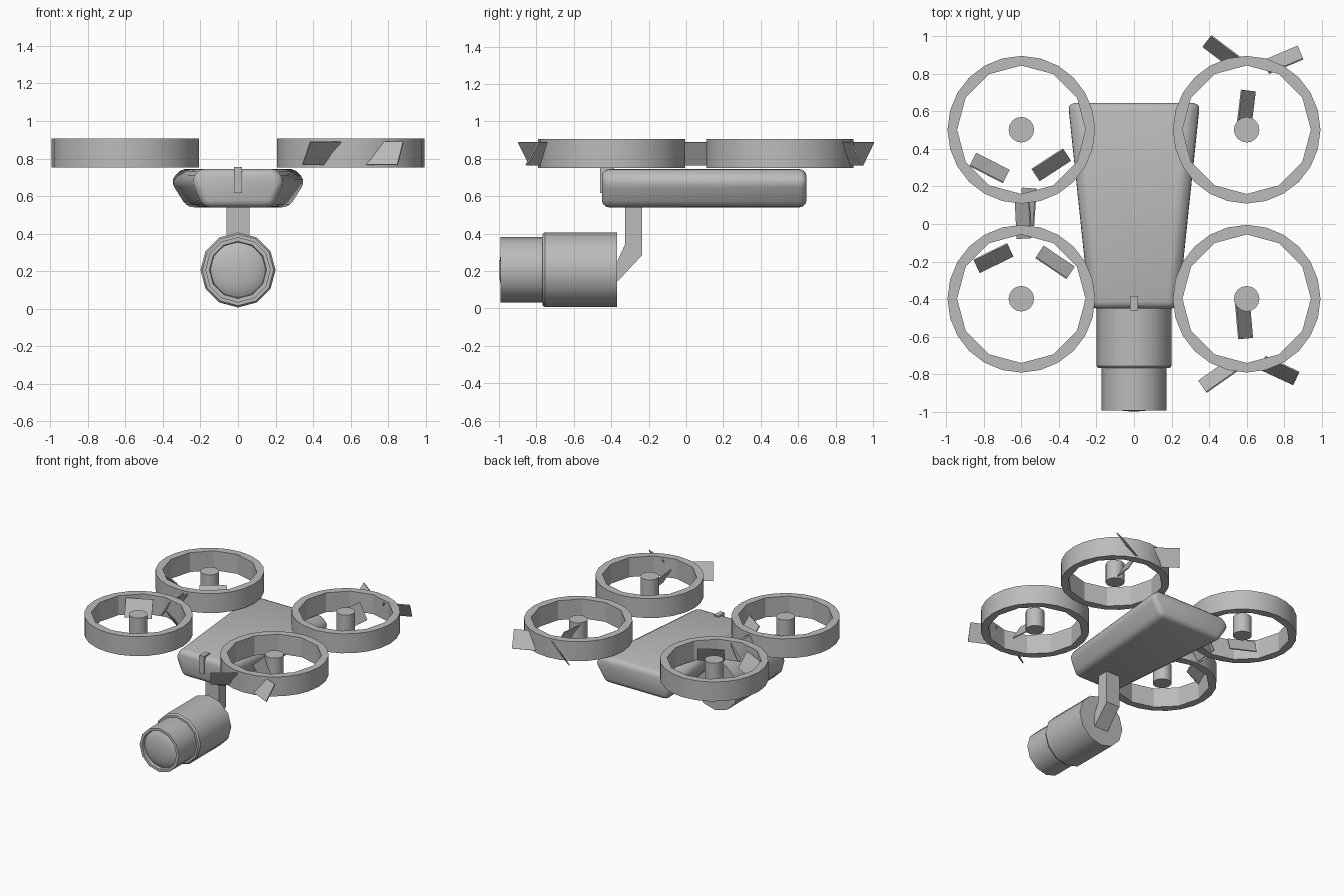
import bpy, bmesh
from math import sin, cos, pi, radians
from mathutils import Matrix, Vector

if "Cube" in bpy.data.objects:
    bpy.data.objects.remove(bpy.data.objects["Cube"])

grey = bpy.data.materials.new("plain_grey")
grey.diffuse_color = (0.5, 0.5, 0.5, 1)
grey.use_nodes = True
grey.node_tree.nodes["Principled BSDF"].inputs["Base Color"].default_value = grey.diffuse_color


def finish(name, bm, smooth=None, bevel=0, segments=3):
    bmesh.ops.recalc_face_normals(bm, faces=bm.faces[:])
    if bevel:
        bmesh.ops.bevel(bm, geom=bm.edges[:], offset=bevel, segments=segments,
                        profile=0.5, affect='EDGES', clamp_overlap=True)
    me = bpy.data.meshes.new(name)
    bm.to_mesh(me)
    bm.free()
    me.materials.append(grey)
    ob = bpy.data.objects.new(name, me)
    bpy.context.collection.objects.link(ob)
    if smooth:
        bpy.ops.object.select_all(action='DESELECT')
        ob.select_set(True)
        bpy.context.view_layer.objects.active = ob
        bpy.ops.object.shade_smooth_by_angle(angle=radians(smooth))
    return ob


def box(name, size, matrix):
    bm = bmesh.new()
    bmesh.ops.create_cube(bm, size=1)
    bmesh.ops.scale(bm, vec=size, verts=bm.verts)
    bm.transform(matrix)
    return finish(name, bm)


def loft(bm, rings):
    """Skin closed rings of points and cap both ends."""
    loops = [[bm.verts.new(p) for p in ring] for ring in rings]
    n = len(loops[0])
    for a, b in zip(loops, loops[1:]):
        for i in range(n):
            bm.faces.new((a[i], a[(i + 1) % n], b[(i + 1) % n], b[i]))
    bm.faces.new(loops[0])
    bm.faces.new(loops[-1])


def lathe_y(name, profile, z, sides, smooth=None):
    """Turn (radius, y) points around an axis along y at height z."""
    bm = bmesh.new()
    loft(bm, [[(r * cos(2 * pi * i / sides), y, z + r * sin(2 * pi * i / sides))
               for i in range(sides)] for r, y in profile])
    return finish(name, bm, smooth)


def duct(name, cx, cy, z0=0.752, z1=0.907, ro=0.393, ri=0.342, n=12):
    """Ring with a round outside and a coarser inside."""
    bm = bmesh.new()

    def circle(r, k, z):
        return [bm.verts.new((cx + r * cos(2 * pi * i / k), cy + r * sin(2 * pi * i / k), z))
                for i in range(k)]
    ob, ot = circle(ro, 2 * n, z0), circle(ro, 2 * n, z1)
    ib, it = circle(ri, n, z0), circle(ri, n, z1)
    for i in range(2 * n):
        j = (i + 1) % (2 * n)
        bm.faces.new((ob[i], ob[j], ot[j], ot[i]))
    for i in range(n):
        j, a, b, c = (i + 1) % n, 2 * i, 2 * i + 1, (2 * i + 2) % (2 * n)
        bm.faces.new((ib[i], it[i], it[j], ib[j]))
        for o, q in ((ob, ib), (ot, it)):
            bm.faces.new((o[a], o[b], o[c], q[j], q[i]))
    return finish(name, bm, 20)


# Rotors: duct, hub and three steep blades around an offset centre
rotors = [  # name, duct centre, blade centre, first angle, pitch direction
    ("rear_right", (0.6, 0.502), (0.62, 0.80), 263, -1),
    ("front_right", (0.6, -0.398), (0.602, -0.70), 95, 1),
    ("rear_left", (-0.6, 0.502), (-0.6, 0.212), 33, 1),
    ("front_left", (-0.6, -0.398), (-0.578, -0.098), 86, -1),
]
for name, (cx, cy), (bx, by), start, pitch in rotors:
    duct(name + "_duct", cx, cy)
    bm = bmesh.new()
    bmesh.ops.create_cone(bm, cap_ends=True, segments=16, radius1=0.068, radius2=0.068,
                          depth=0.15, matrix=Matrix.Translation((cx, cy, 0.83)))
    finish(name + "_hub", bm, 30)
    for k in range(3):
        m = (Matrix.Translation((bx, by, 0.828))
             @ Matrix.Rotation(radians(start + 120 * k), 4, 'Z')
             @ Matrix.Translation((0.19, 0, 0))
             @ Matrix.Rotation(radians(59 * pitch), 4, 'X'))
        box(f"{name}_blade_{k + 1}", (0.2, 0.142, 0.008), m)

# Body: six-sided section, wide at the rear and narrow at the front
bm = bmesh.new()
section = [(0.75, 0.54), (1.0, 0.68), (0.84, 0.745)]
rings = []
for y, half in ((-0.45, 0.245), (0.645, 0.365)):
    right = [(half * f, y, z) for f, z in section]
    rings.append(right + [(-x, yy, z) for x, yy, z in reversed(right)])
loft(bm, rings)
finish("body", bm, 40, bevel=0.045)

# Small sensor strip on the nose
box("nose_strip", (0.04, 0.075, 0.14), Matrix.Translation((0, -0.422, 0.686)))

# Bent camera arm
bm = bmesh.new()
arm = [(-0.235, 0.56), (-0.235, 0.285), (-0.375, 0.135), (-0.375, 0.235),
       (-0.325, 0.345), (-0.325, 0.56)]
loft(bm, [[(x, y, z) for y, z in arm] for x in (-0.06, 0.06)])
finish("camera_arm", bm)

# Camera housing, lens barrel and domed lens
lathe_y("camera_housing", [(0.2, -0.37), (0.2, -0.755), (0.19, -0.768)], 0.207, 12, 35)
lathe_y("lens_barrel", [(0.174, -0.76), (0.174, -0.992), (0.152, -0.992), (0.148, -0.965)],
        0.207, 12, 35)
lathe_y("lens", [(0.148, -0.96), (0.146, -0.967), (0.125, -0.98), (0.09, -0.99),
                 (0.05, -0.996), (0.012, -0.998)], 0.207, 24, 40)
